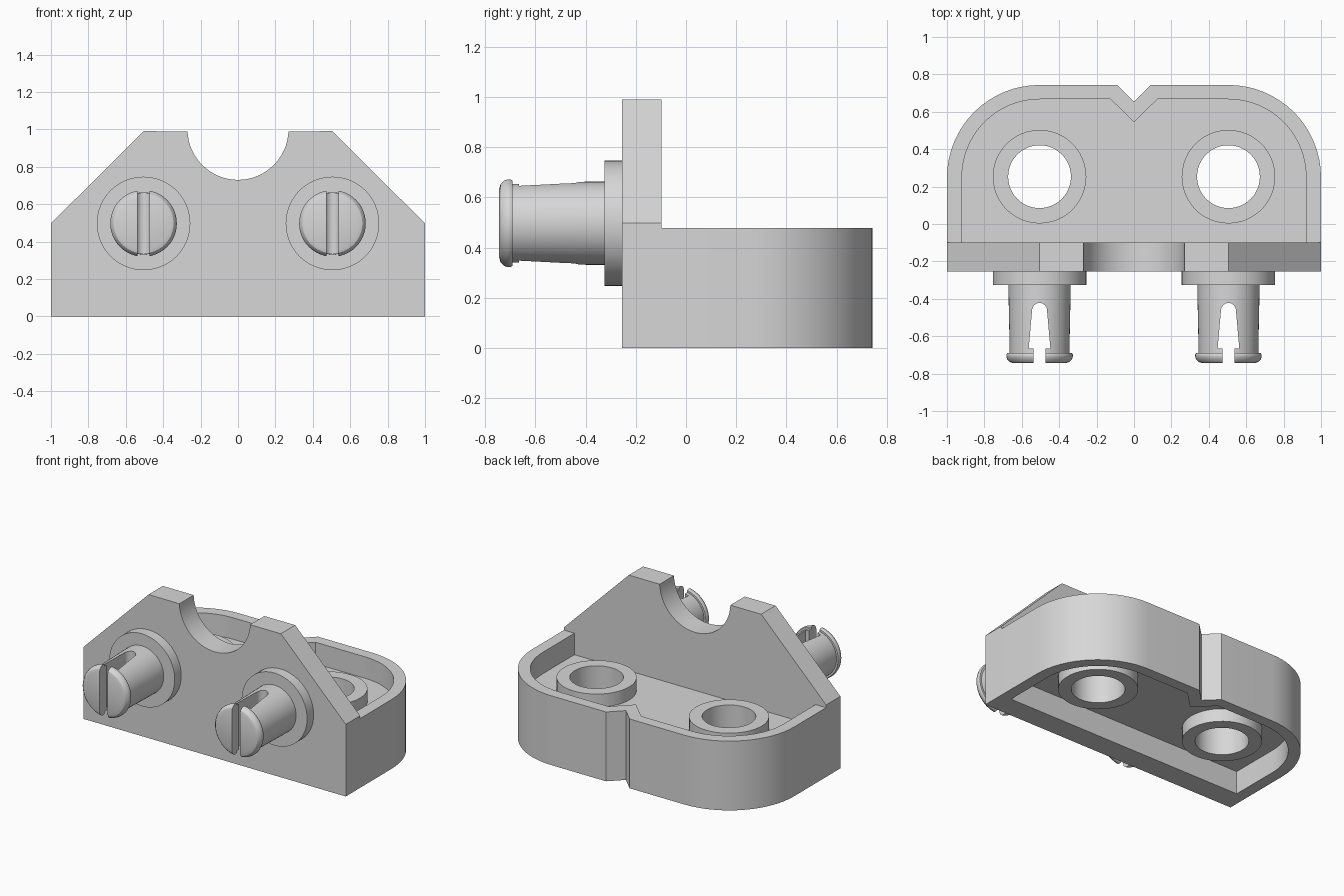
import bpy, bmesh, math
from mathutils import Vector

if "Cube" in bpy.data.objects:
    bpy.data.objects.remove(bpy.data.objects["Cube"])

grey = bpy.data.materials.new("light grey")
grey.diffuse_color = (0.68, 0.68, 0.68, 1)
grey.use_nodes = True
grey.node_tree.nodes["Principled BSDF"].inputs["Base Color"].default_value = grey.diffuse_color


def finish(name, bm):
    bmesh.ops.recalc_face_normals(bm, faces=bm.faces[:])
    me = bpy.data.meshes.new(name)
    bm.to_mesh(me)
    bm.free()
    me.materials.append(grey)
    ob = bpy.data.objects.new(name, me)
    bpy.context.collection.objects.link(ob)
    return ob


def prism(name, pts, to3d, lo, hi):
    """Extrude a closed 2D outline between two levels."""
    bm = bmesh.new()
    base = bm.faces.new([bm.verts.new(to3d(u, v, lo)) for u, v in pts])
    ext = bmesh.ops.extrude_face_region(bm, geom=[base])
    vec = Vector(to3d(0, 0, hi)) - Vector(to3d(0, 0, lo))
    bmesh.ops.translate(bm, vec=vec, verts=[g for g in ext["geom"] if isinstance(g, bmesh.types.BMVert)])
    return finish(name, bm)


def flat(u, v, w):
    return (u, v, w)


def upright(u, v, w):
    return (u, w, v)


def arc(cx, cy, r, a0, a1, n):
    return [(cx + r * math.cos(math.radians(a0 + (a1 - a0) * i / n)),
             cy + r * math.sin(math.radians(a0 + (a1 - a0) * i / n))) for i in range(n + 1)]


def circle(cx, cy, r, n=48):
    return arc(cx, cy, r, 0, 360, n)[:-1]


def boolean(ob, other, op):
    m = ob.modifiers.new("bool", "BOOLEAN")
    m.operation, m.object, m.solver = op, other, "EXACT"
    bpy.context.view_layer.objects.active = ob
    bpy.ops.object.modifier_apply(modifier=m.name)
    bpy.data.objects.remove(other)


def smooth(ob):
    bpy.ops.object.select_all(action="DESELECT")
    ob.select_set(True)
    bpy.context.view_layer.objects.active = ob
    bpy.ops.object.shade_smooth_by_angle(angle=math.radians(30))


def tray_outline(y0, half, corner, back, notch_w, notch_y):
    right = [(half, y0)] + arc(half - corner, back - corner, corner, 0, 90, 16) + [(notch_w, back)]
    return right + [(0, notch_y)] + [(-x, y) for x, y in reversed(right)]


# Rounded tray, recessed from above and below
body = prism("body", tray_outline(-0.2, 1.0, 0.495, 0.743, 0.09, 0.655), flat, 0, 0.478)
inner = tray_outline(-0.098, 0.92, 0.415, 0.667, 0.125, 0.545)
boolean(body, prism("cut", inner, flat, 0.33, 0.7), "DIFFERENCE")
boolean(body, prism("cut", inner, flat, -0.2, 0.16), "DIFFERENCE")

# Upright plate with sloped shoulders and round cradle
half = [(1, 0), (1, 0.497), (0.505, 0.99)]
plate = half + arc(0, 1.0, 0.27, -2.2, -177.8, 32) + [(-x, z) for x, z in reversed(half)]
boolean(body, prism("plate", plate, upright, -0.254, -0.098), "UNION")

# Ring bosses with through holes
for x in (-0.505, 0.505):
    boolean(body, prism("boss", circle(x, 0.253, 0.25), flat, 0.07, 0.42), "UNION")
    boolean(body, prism("hole", circle(x, 0.253, 0.168), flat, -0.2, 0.7), "DIFFERENCE")
smooth(body)

# Slotted snap pins with flange and rounded lip: (radius, y)
PROFILE = [(0.25, -0.25), (0.25, -0.325), (0.166, -0.325), (0.165, -0.42), (0.160, -0.66), (0.160, -0.69),
           (0.173, -0.69), (0.178, -0.70), (0.178, -0.708), (0.173, -0.724), (0.16, -0.738), (0.14, -0.744)]
PIN_Z = 0.497
for side, x in (("left", -0.505), ("right", 0.505)):
    bm = bmesh.new()
    rings = [[bm.verts.new((x + r * math.cos(2 * math.pi * i / 48), y, PIN_Z + r * math.sin(2 * math.pi * i / 48)))
              for i in range(48)] for r, y in PROFILE]
    for a, b in zip(rings, rings[1:]):
        for i in range(48):
            j = (i + 1) % 48
            bm.faces.new((a[i], a[j], b[j], b[i]))
    bm.faces.new(rings[0])
    bm.faces.new(rings[-1])
    pin = finish(side + "_pin", bm)
    slot = [(0.031, -0.8), (0.031, -0.665), (0.058, -0.665)] + arc(0, -0.462, 0.04, 0, 180, 12)
    slot += [(-0.058, -0.665), (-0.031, -0.665), (-0.031, -0.8)]
    boolean(pin, prism("slot", [(x + u, v) for u, v in slot], flat, 0.2, 0.8), "DIFFERENCE")
    smooth(pin)
